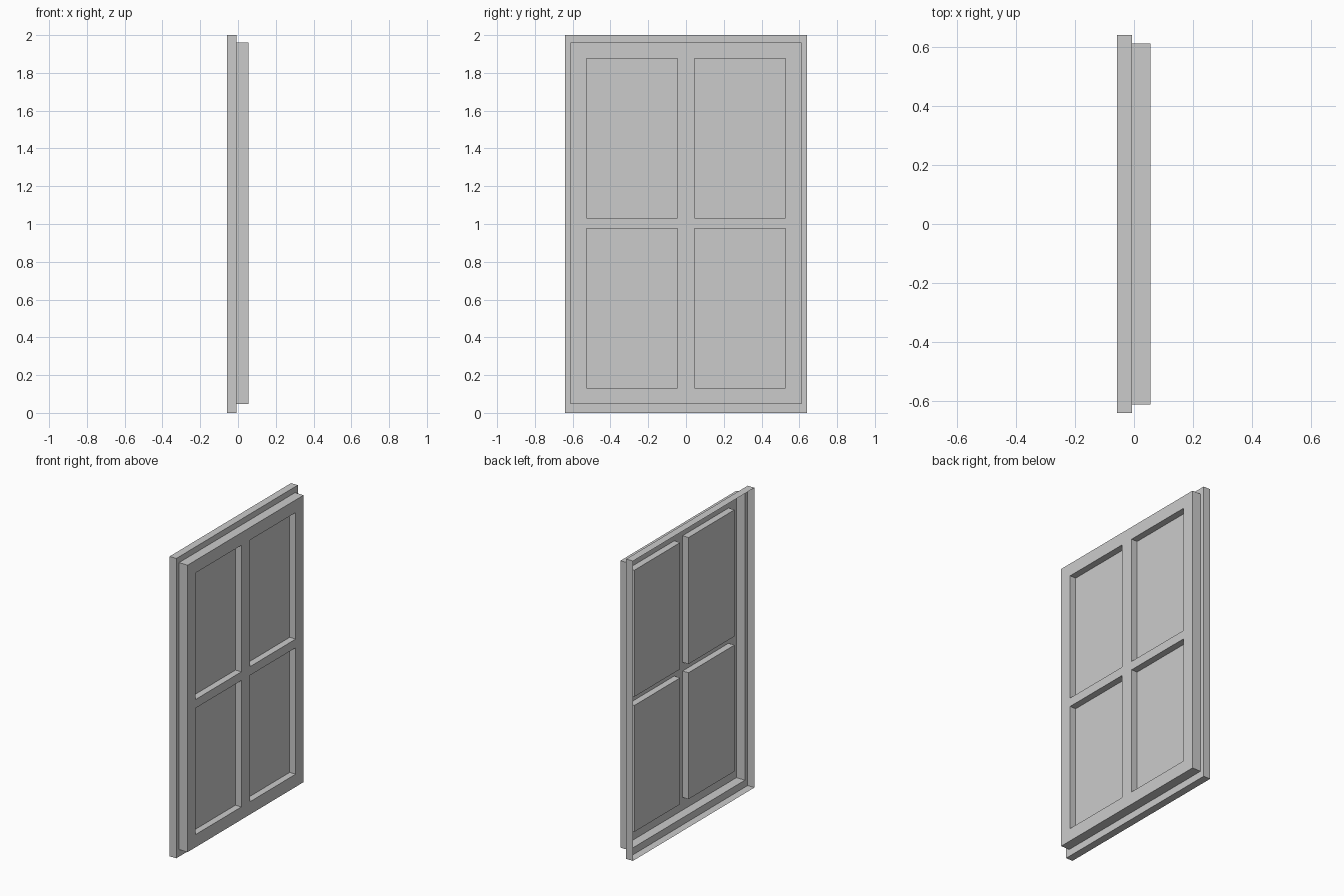
import bpy, bmesh

if "Cube" in bpy.data.objects:
    bpy.data.objects.remove(bpy.data.objects["Cube"])

# Depth levels along x (window faces +x, open-backed shell)
BACK, STEP, FRONT, GLASS = -0.057, -0.007, 0.056, 0.012
SURROUND = (-0.64, 0.64, 0.0, 2.0)        # y0, y1, z0, z1
SASH = (-0.611, 0.611, 0.047, 1.961)
PANE_Y = [(-0.528, -0.044), (0.044, 0.528)]
PANE_Z = [(0.132, 0.975), (1.033, 1.877)]


def loop(bm, x, r):
    y0, y1, z0, z1 = r
    return [bm.verts.new((x, y, z)) for y, z in ((y0, z0), (y1, z0), (y1, z1), (y0, z1))]


def band(bm, a, b):
    for i in range(4):
        j = (i + 1) % 4
        bm.faces.new((a[i], a[j], b[j], b[i]))


def finish(bm, name):
    bmesh.ops.remove_doubles(bm, verts=bm.verts, dist=1e-5)
    me = bpy.data.meshes.new(name)
    bm.to_mesh(me)
    bm.free()
    bpy.context.collection.objects.link(bpy.data.objects.new(name, me))


# Outer surround: side walls and the step in to the sash
bm = bmesh.new()
rim = loop(bm, STEP, SURROUND)
band(bm, loop(bm, BACK, SURROUND), rim)
band(bm, rim, loop(bm, STEP, SASH))
finish(bm, "window_surround")

# Sash: side walls, front rails and bars with reveals around each pane
bm = bmesh.new()
band(bm, loop(bm, STEP, SASH), loop(bm, FRONT, SASH))
ys = [SASH[0], *PANE_Y[0], *PANE_Y[1], SASH[1]]
zs = [SASH[2], *PANE_Z[0], *PANE_Z[1], SASH[3]]
for i in range(5):
    for j in range(5):
        r = (ys[i], ys[i + 1], zs[j], zs[j + 1])
        if i % 2 and j % 2:
            band(bm, loop(bm, FRONT, r), loop(bm, GLASS, r))
        else:
            bm.faces.new(loop(bm, FRONT, r))
# Merge the front cells into one flat face region
bmesh.ops.remove_doubles(bm, verts=bm.verts, dist=1e-5)
finish(bm, "window_sash")

# Four recessed panes
for i, y in enumerate(PANE_Y):
    for j, z in enumerate(PANE_Z):
        bm = bmesh.new()
        bm.faces.new(loop(bm, GLASS, (*y, *z)))
        finish(bm, f"pane_{i}_{j}")
